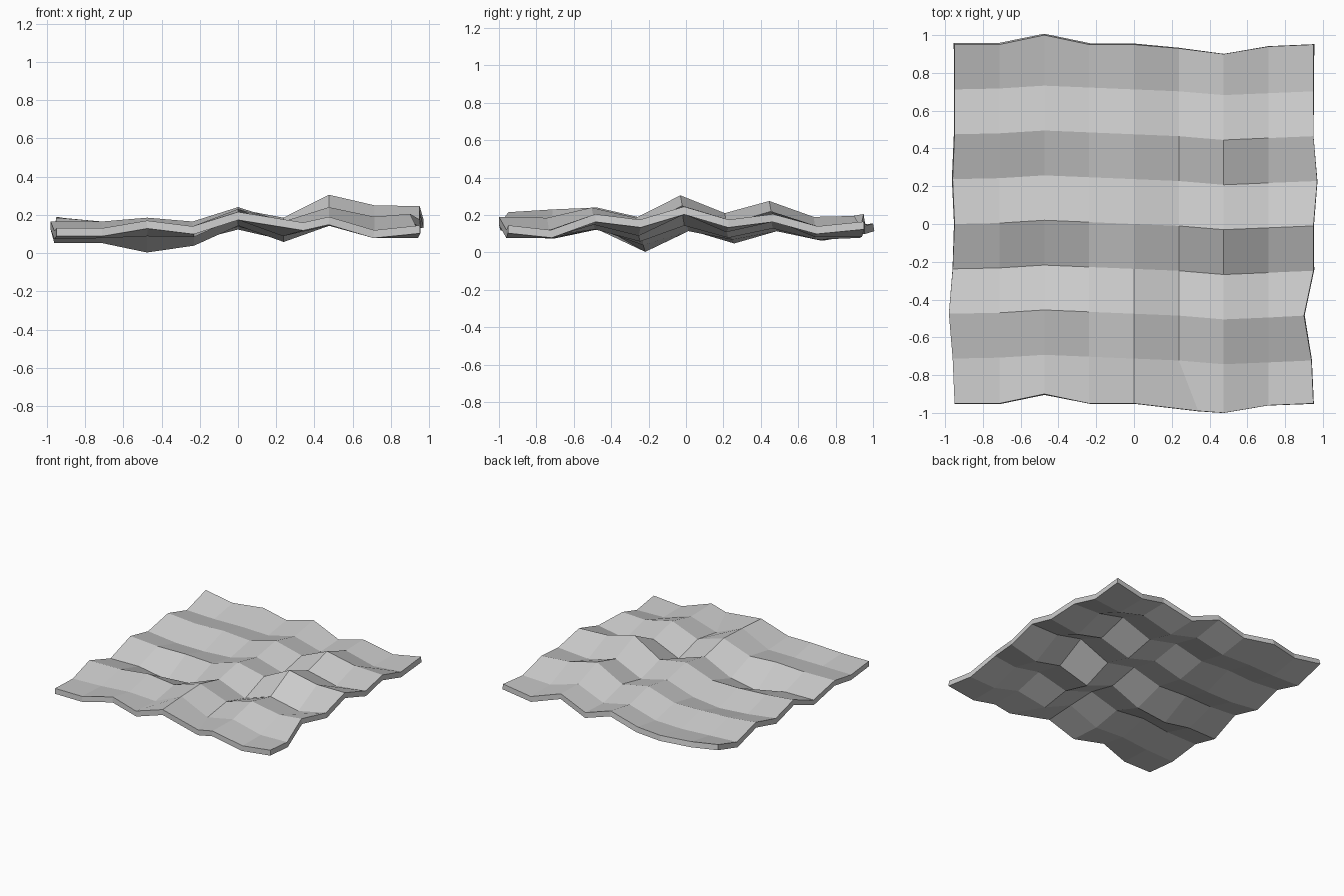
import bpy, bmesh

N = 9
STEP = 1.9 / (N - 1)

# top-surface heights in hundredths: one row per x station, running front to back
HEIGHTS = [
    [13, 11.5, 16.5, 9.5, 18.5, 13, 18.7, 12, 19],
    [13, 12, 16.5, 9.5, 16.5, 10, 16.5, 11, 15],
    [17, 13, 18.5, 4.5, 16, 9, 16.5, 10.5, 15.5],
    [14, 12.5, 16.5, 8, 15.5, 11, 15.5, 10.5, 14],
    [21.5, 23, 24, 18.5, 23, 18, 22, 16.5, 20.5],
    [16, 13, 16.5, 10, 18.5, 12, 17, 11, 12],
    [19, 18.5, 24, 18.5, 30.5, 21, 27.5, 19, 19.5],
    [12, 12, 19, 13, 25, 15, 22, 12.5, 12.5],
    [14.5, 12, 20.5, 17.5, 24.5, 17.5, 20.5, 14, 16.5],
]
# sideways wander of the grid lines
SHIFT_Y = [0, .005, .02, .01, 0, -.01, -.03, -.02, -.01]
EDGE_Y = [0, 0, .05, 0, 0, -.02, -.05, -.01, 0]
LEFT_X = [0, -.01, -.03, -.01, 0, -.01, 0, 0, 0]
RIGHT_X = [0, -.01, -.05, 0, 0, .02, 0, 0, 0]

# rippled sheet surface
bm = bmesh.new()
grid = []
for i in range(N):
    column = []
    for j in range(N):
        x, y = -.95 + i * STEP, -.95 + j * STEP
        y += EDGE_Y[i] if j in (0, N - 1) else SHIFT_Y[i]
        if i == 0:
            x += LEFT_X[j]
        elif i == N - 1:
            x += RIGHT_X[j]
        if j == 0 and i == 5:  # pulled-out fold on the front edge
            x, y = .34, -.99
        column.append(bm.verts.new((x, y, HEIGHTS[i][j] / 100)))
    grid.append(column)
for i in range(N - 1):
    for j in range(N - 1):
        bm.faces.new((grid[i][j], grid[i + 1][j], grid[i + 1][j + 1], grid[i][j + 1]))
mesh = bpy.data.meshes.new("rippled_sheet")
bm.to_mesh(mesh)
bm.free()
sheet = bpy.data.objects.new("rippled_sheet", mesh)
bpy.context.collection.objects.link(sheet)

# sheet thickness, added downwards
solid = sheet.modifiers.new("thickness", 'SOLIDIFY')
solid.thickness = .042
solid.offset = -1
